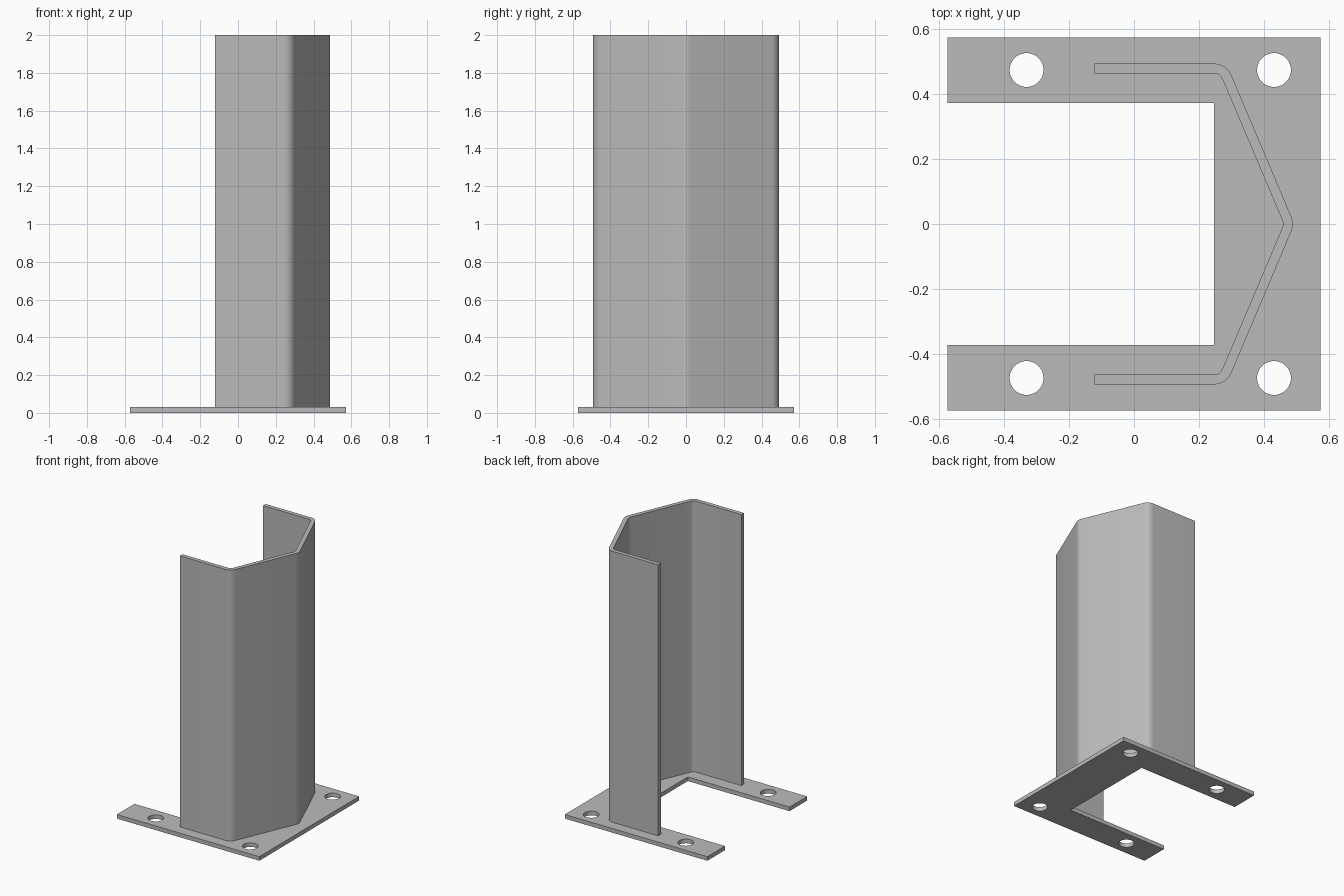
import bpy, bmesh, math
from mathutils import Vector

if "Cube" in bpy.data.objects:
    bpy.data.objects.remove(bpy.data.objects["Cube"], do_unlink=True)

PLATE = 0.03      # base plate thickness
SHEET = 0.03      # guard sheet thickness
HEIGHT = 2.0

steel = bpy.data.materials.new("grey steel")
steel.use_nodes = True
colour = (0.5, 0.5, 0.5, 1)
steel.diffuse_color = colour
steel.node_tree.nodes["Principled BSDF"].inputs["Base Color"].default_value = colour


def prism(name, outline, z0, z1):
    """Extrude a closed outline from z0 up to z1."""
    bm = bmesh.new()
    face = bm.faces.new([bm.verts.new((x, y, z0)) for x, y in outline])
    top = bmesh.ops.extrude_face_region(bm, geom=[face])
    moved = [v for v in top["geom"] if isinstance(v, bmesh.types.BMVert)]
    bmesh.ops.translate(bm, verts=moved, vec=(0, 0, z1 - z0))
    bmesh.ops.recalc_face_normals(bm, faces=bm.faces)
    mesh = bpy.data.meshes.new(name)
    bm.to_mesh(mesh)
    bm.free()
    mesh.materials.append(steel)
    obj = bpy.data.objects.new(name, mesh)
    bpy.context.collection.objects.link(obj)
    return obj


def smooth(obj):
    bpy.ops.object.select_all(action='DESELECT')
    obj.select_set(True)
    bpy.context.view_layer.objects.active = obj
    bpy.ops.object.shade_smooth_by_angle(angle=math.radians(30))


def fillet(a, corner, b, radius, steps=8):
    """Points of an arc that rounds the corner between a and b."""
    a, corner, b = Vector(a), Vector(corner), Vector(b)
    u, v = (a - corner).normalized(), (b - corner).normalized()
    half = u.angle(v) / 2
    centre = corner + (u + v).normalized() * radius / math.sin(half)
    start = corner + u * radius / math.tan(half) - centre
    end = corner + v * radius / math.tan(half) - centre
    sweep = math.pi - 2 * half
    return [centre + (start * math.sin(sweep * (1 - i / steps))
                      + end * math.sin(sweep * i / steps)) / math.sin(sweep)
            for i in range(steps + 1)]


def bent_path(side, apex, slope, radius):
    """One face of the bent sheet, from the back end to the front end."""
    bend = apex - slope * side
    pts = [(-0.122, side), (bend, side), (apex, 0), (bend, -side), (-0.122, -side)]
    path = [Vector(pts[0])]
    for a, c, b in zip(pts, pts[1:], pts[2:]):
        path += fillet(a, c, b, radius)
    return path + [Vector(pts[-1])]


# Base plate: U shape with four bolt holes
half, notch_y, notch_x = 0.573, 0.371, 0.245
base_plate = prism("base_plate", [
    (-half, half), (half, half), (half, -half), (-half, -half),
    (-half, -notch_y), (notch_x, -notch_y), (notch_x, notch_y), (-half, notch_y)],
    0, PLATE)

hole_circle = [(0.052 * math.cos(math.tau * i / 48), 0.052 * math.sin(math.tau * i / 48))
               for i in range(48)]
for x in (-0.33, 0.43):
    for y in (-0.473, 0.473):
        cutter = prism("bolt_hole_cutter", [(x + cx, y + cy) for cx, cy in hole_circle],
                       -0.05, PLATE + 0.05)
        cutter.hide_render = True
        cut = base_plate.modifiers.new("bolt hole", 'BOOLEAN')
        cut.operation = 'DIFFERENCE'
        cut.solver = 'EXACT'
        cut.object = cutter
        bpy.context.view_layer.objects.active = base_plate
        bpy.ops.object.modifier_apply(modifier=cut.name)
        bpy.data.objects.remove(cutter, do_unlink=True)
smooth(base_plate)

# Upright guard: bent sheet with rounded folds
slope = 0.424
outer = bent_path(0.493, 0.493, slope, 0.06)
inner = bent_path(0.493 - SHEET, 0.493 - SHEET * math.hypot(1, slope), slope, 0.03)
guard = prism("upright_guard", outer + inner[::-1], PLATE, HEIGHT)
smooth(guard)
